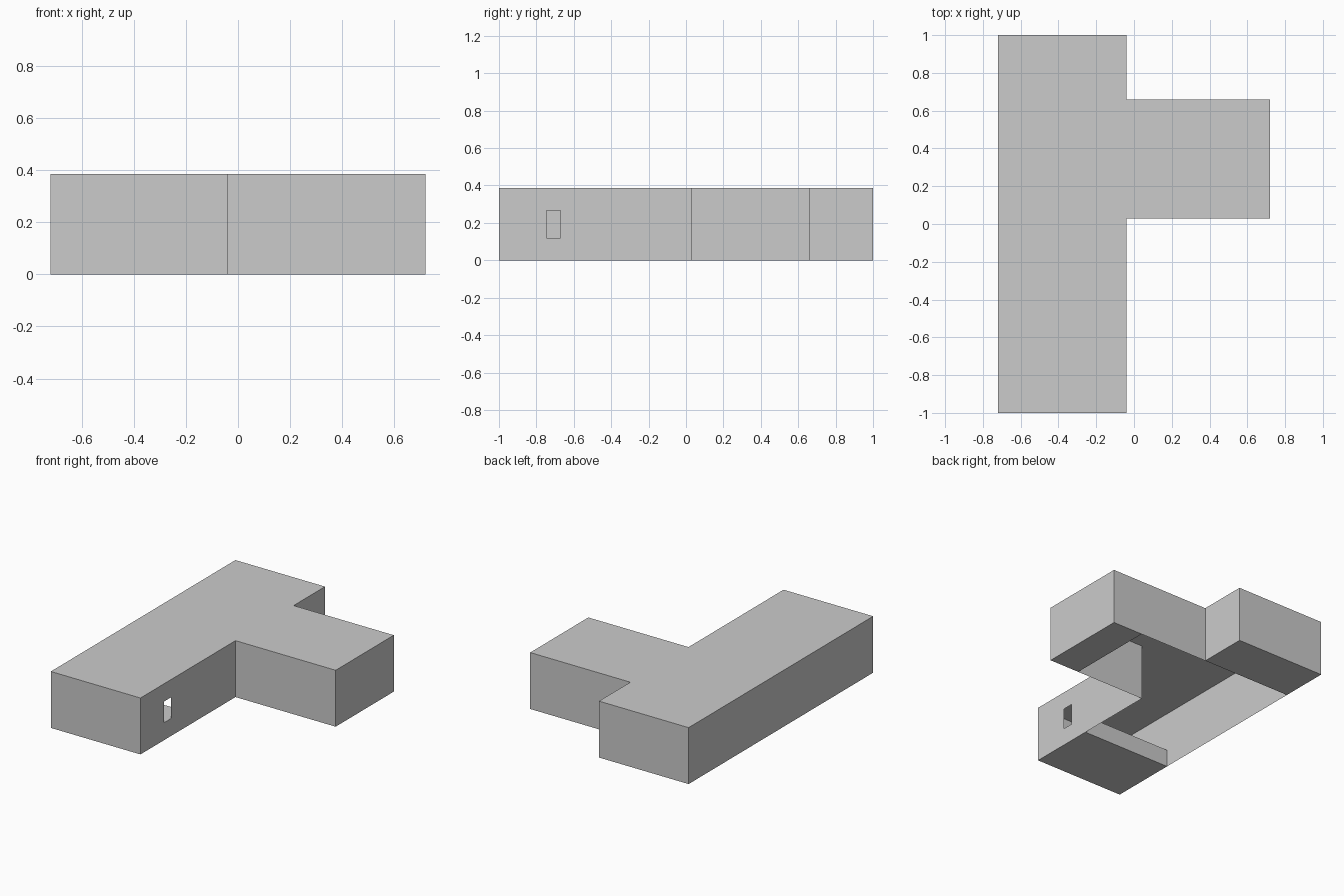
import bpy, bmesh

if "Cube" in bpy.data.objects:
    bpy.data.objects.remove(bpy.data.objects["Cube"])

H = 0.387            # wall height
STEP = 0.12          # height of the raised floors
X0, X1, X2 = -0.72, -0.04, 0.72
Y0, Y1, Y2, Y3 = -1.0, 0.03, 0.66, 1.0


def make(name, faces):
    """Object made of flat single-sheet polygons."""
    bm = bmesh.new()
    for pts in faces:
        bm.faces.new([bm.verts.new(p) for p in pts])
    bmesh.ops.remove_doubles(bm, verts=bm.verts, dist=1e-5)
    me = bpy.data.meshes.new(name)
    bm.to_mesh(me)
    bm.free()
    ob = bpy.data.objects.new(name, me)
    bpy.context.collection.objects.link(ob)
    return ob


def wall(a, b, z0=0.0, z1=H):
    return [(*a, z0), (*b, z0), (*b, z1), (*a, z1)]


# T-shaped outline, counter-clockwise from the front left corner
plan = [(X0, Y0), (X1, Y0), (X1, Y1), (X2, Y1),
        (X2, Y2), (X1, Y2), (X1, Y3), (X0, Y3)]

# Flat roof
make("roof", [[(x, y, H) for x, y in plan]])

# Outer walls, leaving out the one with the window
sides = list(zip(plan, plan[1:] + plan[:1]))
make("outer_walls", [wall(a, b) for i, (a, b) in enumerate(sides) if i != 1])

# Wall with a window opening: panels before, below, above and after it
wy0, wy1, wz0, wz1 = -0.745, -0.67, 0.12, 0.265
make("window_wall", [
    wall((X1, Y0), (X1, wy0)),
    wall((X1, wy0), (X1, wy1), 0, wz0),
    wall((X1, wy0), (X1, wy1), wz1, H),
    wall((X1, wy1), (X1, Y1)),
])


def platform(name, x0, x1, y0, y1, riser):
    """Raised end floor: underside, top and the riser on its open side."""
    rect = [(x0, y0), (x1, y0), (x1, y1), (x0, y1)]
    make(name, [
        [(x, y, 0) for x, y in reversed(rect)],
        [(x, y, STEP) for x, y in rect],
        wall(*riser, 0, STEP),
    ])


# Raised floors at the three ends, the middle stays open below
platform("front_floor", X0, X1, Y0, -0.53, ((X1, -0.53), (X0, -0.53)))
platform("back_floor", X0, X1, Y2, Y3, ((X0, Y2), (X1, Y2)))
platform("wing_floor", 0.49, X2, Y1, Y2, ((0.49, Y2), (0.49, Y1)))
